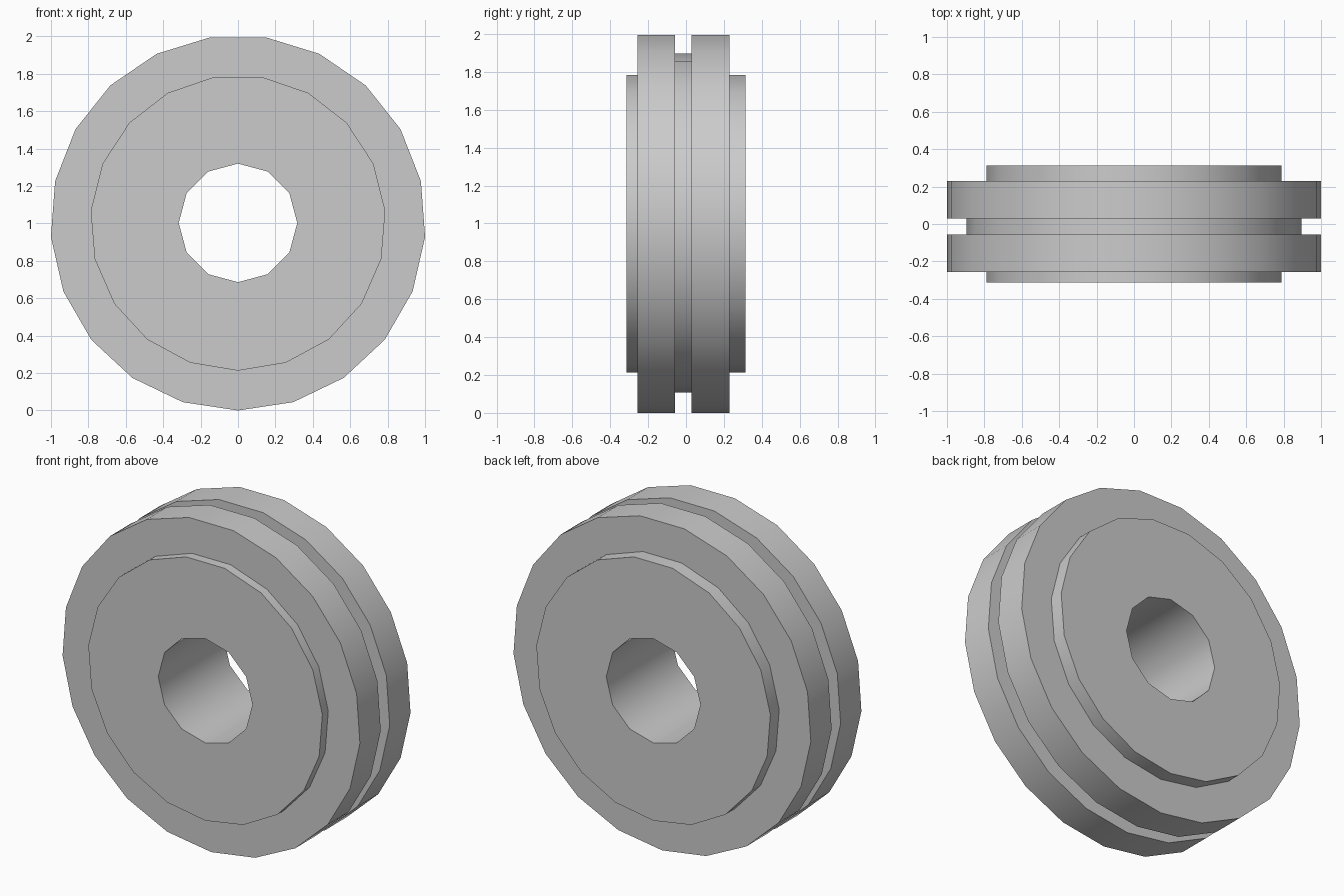
import bpy, bmesh
from math import sin, cos, pi, radians

cube = bpy.data.objects.get("Cube")
if cube:
    bpy.data.objects.remove(cube, do_unlink=True)

AXLE_Z = 1.003

grey = bpy.data.materials.new("plain grey")
grey.use_nodes = True
colour = (0.6, 0.6, 0.6, 1)
grey.diffuse_color = colour
grey.node_tree.nodes["Principled BSDF"].inputs["Base Color"].default_value = colour


def ring(name, outer, sides, bore, bore_sides, front, back):
    """Ring around the y axis, with a corner of each polygon at the bottom."""
    bm = bmesh.new()

    def loop(radius, n, y):
        verts = [bm.verts.new((radius * sin(2 * pi * i / n), y,
                               AXLE_Z - radius * cos(2 * pi * i / n)))
                 for i in range(n)]
        edges = [bm.edges.new((verts[i], verts[(i + 1) % n])) for i in range(n)]
        return verts, edges

    caps = []
    for y in (front, back):
        caps.append((loop(outer, sides, y), loop(bore, bore_sides, y)))
    # Outer wall and bore wall
    for wall in (0, 1):
        a, b = caps[0][wall][0], caps[1][wall][0]
        for i in range(len(a)):
            j = (i + 1) % len(a)
            bm.faces.new((a[i], a[j], b[j], b[i]))
    # Flat end faces
    for outside, inside in caps:
        bmesh.ops.triangle_fill(bm, use_beauty=True, edges=outside[1] + inside[1])
    bmesh.ops.recalc_face_normals(bm, faces=bm.faces)

    mesh = bpy.data.meshes.new(name)
    bm.to_mesh(mesh)
    bm.free()
    mesh.materials.append(grey)
    obj = bpy.data.objects.new(name, mesh)
    bpy.context.collection.objects.link(obj)
    bpy.ops.object.select_all(action="DESELECT")
    obj.select_set(True)
    bpy.context.view_layer.objects.active = obj
    bpy.ops.object.shade_smooth_by_angle(angle=radians(35))
    return obj


# Hub runs the full width and carries the axle bore
ring("hub", 0.79, 19, 0.317, 12, -0.314, 0.314)
# Two wide flanges with a narrow groove between them
ring("front_flange", 1.003, 21, 0.7, 21, -0.257, -0.057)
ring("back_flange", 1.003, 21, 0.7, 21, 0.029, 0.229)
ring("groove_band", 0.895, 20, 0.7, 20, -0.057, 0.029)
